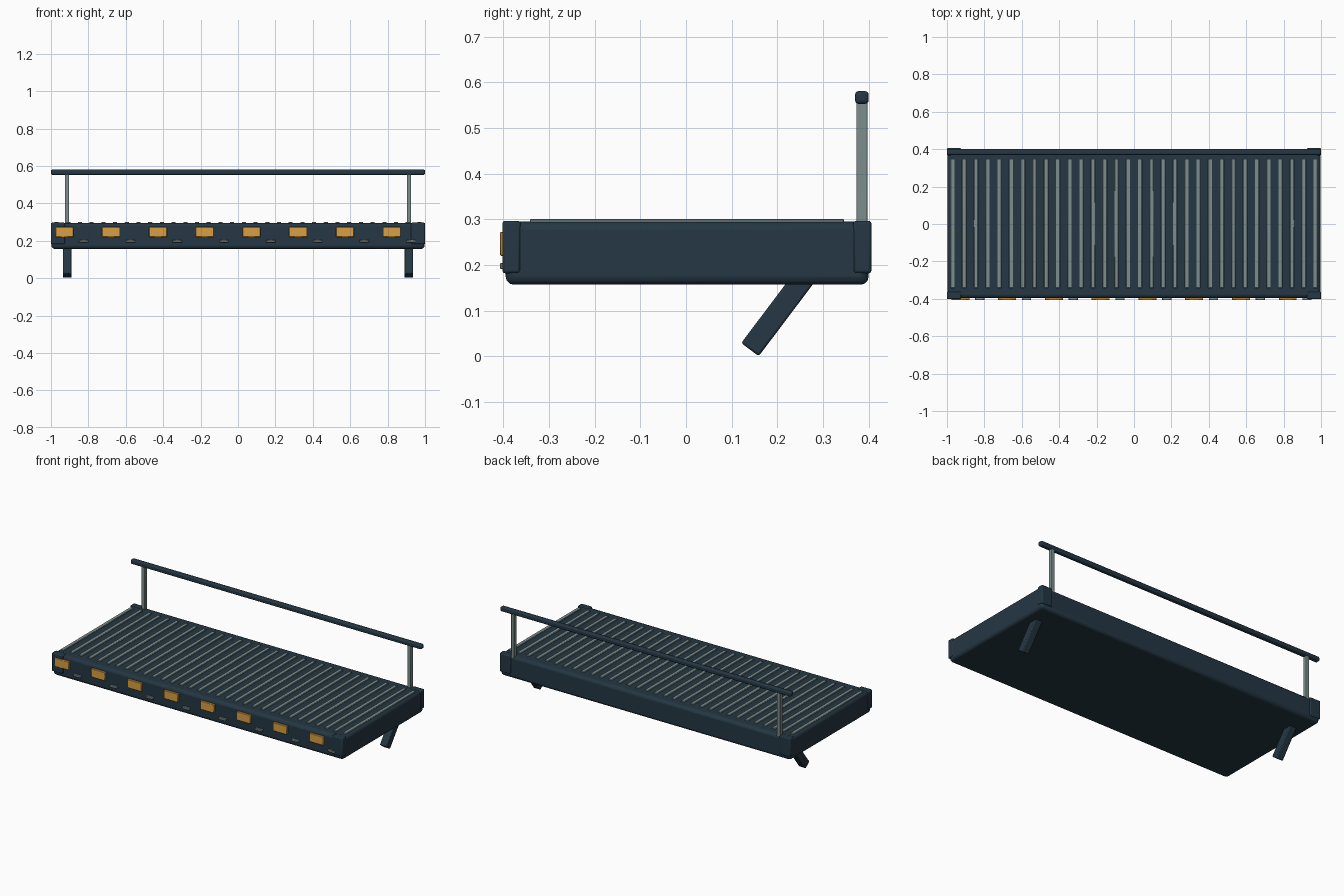
import bpy
import math

cube = bpy.data.objects.get("Cube")
if cube:
    bpy.data.objects.remove(cube, do_unlink=True)


def material(name, rgb):
    mat = bpy.data.materials.new(name)
    mat.use_nodes = True
    mat.diffuse_color = (*rgb, 1)
    mat.node_tree.nodes["Principled BSDF"].inputs["Base Color"].default_value = (*rgb, 1)
    return mat


navy = material("navy_paint", (0.018, 0.038, 0.056))
steel = material("grey_steel", (0.20, 0.27, 0.265))
amber = material("amber_lamp", (0.70, 0.35, 0.055))


def box(name, low, high, mat, bevel=0.0, segments=2, tilt=0.0):
    """Bevelled box between two corners, optionally tilted about x."""
    centre = [(a + b) / 2 for a, b in zip(low, high)]
    bpy.ops.mesh.primitive_cube_add(size=1, location=centre)
    obj = bpy.context.object
    obj.name = name
    obj.scale = [b - a for a, b in zip(low, high)]
    bpy.ops.object.transform_apply(location=False, rotation=False, scale=True)
    obj.rotation_euler.x = tilt
    obj.data.materials.append(mat)
    if bevel:
        mod = obj.modifiers.new("rounded_edges", "BEVEL")
        mod.width = bevel
        mod.segments = segments
        bpy.ops.object.shade_smooth_by_angle(angle=math.radians(35))
    return obj


def mirrored_x(name, low, high, *args, **kwargs):
    """A box on the +x side and its twin on the -x side."""
    box("left_" + name, low, high, *args, **kwargs)
    box("right_" + name, (-high[0], *low[1:]), (-low[0], *high[1:]), *args, **kwargs)


# Main platform
DECK_TOP = 0.295
box("deck", (-0.998, -0.395, 0.157), (0.998, 0.4, DECK_TOP), navy, 0.018, 3)

# Corner guards
mirrored_x("front_corner_guard", (0.925, -0.402, 0.182), (1, -0.362, 0.297), navy, 0.006)
mirrored_x("back_corner_guard", (0.925, 0.366, 0.182), (1, 0.406, 0.297), navy, 0.006)

# Grip slats across the deck
SLATS = 32
for i in range(SLATS):
    x = -0.97 + i * 1.94 / (SLATS - 1)
    box(f"grip_slat_{i + 1}", (x - 0.011, -0.342, 0.29), (x + 0.011, 0.346, 0.301),
        steel, 0.002, 1)

# Amber lamps and small steel tabs along the front
for i in range(8):
    x = -0.928 + i * 0.25
    box(f"front_lamp_{i + 1}", (x - 0.048, -0.407, 0.22), (x + 0.048, -0.39, 0.273),
        amber, 0.002, 1)
    x += 0.103
    box(f"front_tab_{i + 1}", (x - 0.025, -0.407, 0.191), (x + 0.025, -0.39, 0.205),
        steel, 0.002, 1)

# Back handrail on two posts
mirrored_x("rail_post", (0.903, 0.373, 0.28), (0.926, 0.397, 0.565), steel, 0.003)
box("handrail", (-1, 0.37, 0.553), (1, 0.4, 0.581), navy, 0.008, 3)

# Slanted support legs
mirrored_x("support_leg", (0.889, 0.182, -0.007), (0.936, 0.23, 0.212), navy, 0.005,
           tilt=-math.radians(37))
